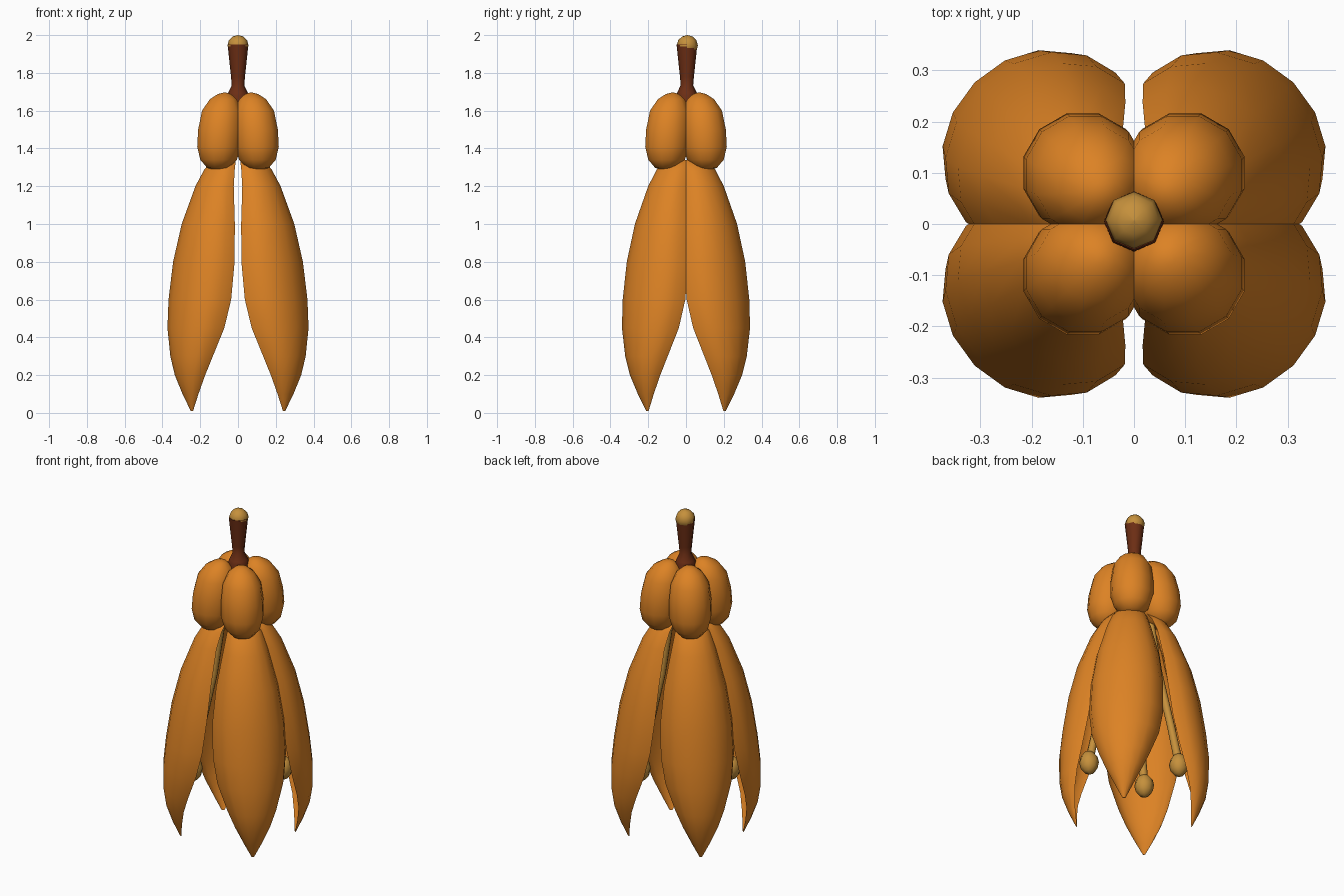
import bpy, bmesh, math

if "Cube" in bpy.data.objects:
    bpy.data.objects.remove(bpy.data.objects["Cube"])


def material(name, rgb):
    m = bpy.data.materials.new(name)
    m.diffuse_color = (*rgb, 1)
    m.use_nodes = True
    m.node_tree.nodes["Principled BSDF"].inputs["Base Color"].default_value = m.diffuse_color
    return m


ORANGE = material("petal orange", (0.72, 0.225, 0.018))
BROWN = material("stem brown", (0.15, 0.027, 0.007))
TAN = material("pollen tan", (0.56, 0.28, 0.045))


def loft(name, rings, mat, angle=50):
    """Skin a list of equally long point rings and cap both ends."""
    bm = bmesh.new()
    loops = [[bm.verts.new(p) for p in ring] for ring in rings]
    n = len(loops[0])
    for a, b in zip(loops, loops[1:]):
        for i in range(n):
            bm.faces.new((a[i], a[(i + 1) % n], b[(i + 1) % n], b[i]))
    bm.faces.new(loops[0])
    bm.faces.new(loops[-1])
    bmesh.ops.remove_doubles(bm, verts=bm.verts[:], dist=0.0005)
    bmesh.ops.recalc_face_normals(bm, faces=bm.faces[:])
    me = bpy.data.meshes.new(name)
    bm.to_mesh(me)
    bm.free()
    ob = bpy.data.objects.new(name, me)
    bpy.context.collection.objects.link(ob)
    me.materials.append(mat)
    bpy.ops.object.select_all(action='DESELECT')
    bpy.context.view_layer.objects.active = ob
    ob.select_set(True)
    bpy.ops.object.shade_smooth_by_angle(angle=math.radians(angle))
    return ob


def circle(cx, cy, z, r, n, phase=0.0):
    return [(cx + r * math.cos(phase + math.tau * i / n),
             cy + r * math.sin(phase + math.tau * i / n), z) for i in range(n)]


# petal rows: height, nearest distance to the centre planes, half extent
PETAL = [(1.34, 0.0, 0.06), (1.29, 0.005, 0.08), (1.2, 0.01, 0.101),
         (1.0, 0.003, 0.14), (0.8, 0.003, 0.162), (0.6, 0.02, 0.165),
         (0.45, 0.055, 0.15), (0.3, 0.115, 0.112), (0.2, 0.155, 0.08),
         (0.1, 0.19, 0.042), (0.01, 0.218, 0.006)]


def petal_ring(z, low, h, sx, sy):
    """Crescent section facing the diagonal: outer arc, then inner arc."""
    a = 1.25 * h
    rc = low * math.sqrt(2) + a
    shift = 0.012 + 0.008 * (1 - z / 1.3)
    steps = 8
    pts = []
    for depth, order in ((0.8 * a, range(steps + 1)),
                         (0.8 * a * 0.72, range(steps - 1, 0, -1))):
        for i in order:
            ang = math.pi * i / steps
            t, r = a * math.cos(ang), rc + depth * math.sin(ang)
            x, y = (r + t) / math.sqrt(2) + shift, (r - t) / math.sqrt(2) - shift
            pts.append((sx * x, sy * y, z))
    return pts


# upper lobe rows: height, diagonal centre, radius
LOBE = [(1.285, 0.105, 0.015), (1.297, 0.105, 0.06), (1.34, 0.103, 0.1),
        (1.41, 0.1, 0.12), (1.5, 0.095, 0.12), (1.6, 0.086, 0.108),
        (1.66, 0.078, 0.074), (1.688, 0.072, 0.036), (1.695, 0.07, 0.01)]


def ball_rings(cx, cy, cz, r, rz, n):
    return [circle(cx, cy, cz - rz * math.cos(math.pi * k / 6),
                   max(r * math.sin(math.pi * k / 6), 0.001), n) for k in range(7)]


for side, sx in (("right", 1), ("left", -1)):
    for end, sy in (("front", -1), ("back", 1)):
        tag = f"{end}_{side}"
        loft("petal_" + tag, [petal_ring(*row, sx, sy) for row in PETAL], ORANGE)
        loft("upper_lobe_" + tag,
             [circle(sx * c, sy * c, z, r, 12, math.pi / 12) for z, c, r in LOBE],
             ORANGE, 70)
        # stamen tucked inside the petal
        loft("filament_" + tag,
             [circle(sx * x, sy * y, z, r, 8) for x, y, z, r in
              ((0.06, 0.06, 1.36, 0.022), (0.1, 0.09, 1.0, 0.022),
               (0.16, 0.13, 0.65, 0.022), (0.2, 0.15, 0.42, 0.024))], TAN)
        loft("anther_" + tag,
             ball_rings(sx * 0.2, sy * 0.15, 0.41, 0.055, 0.07, 8), TAN, 70)

# flared stem with a rounded tip
loft("stem", [circle(0, 0.005, z, r, 8) for z, r in
              ((1.6, 0.06), (1.68, 0.058), (1.695, 0.052), (1.735, 0.033),
               (1.78, 0.037), (1.95, 0.055))], BROWN)
loft("stem_tip", ball_rings(0, 0.007, 1.945, 0.056, 0.055, 8), TAN, 70)
